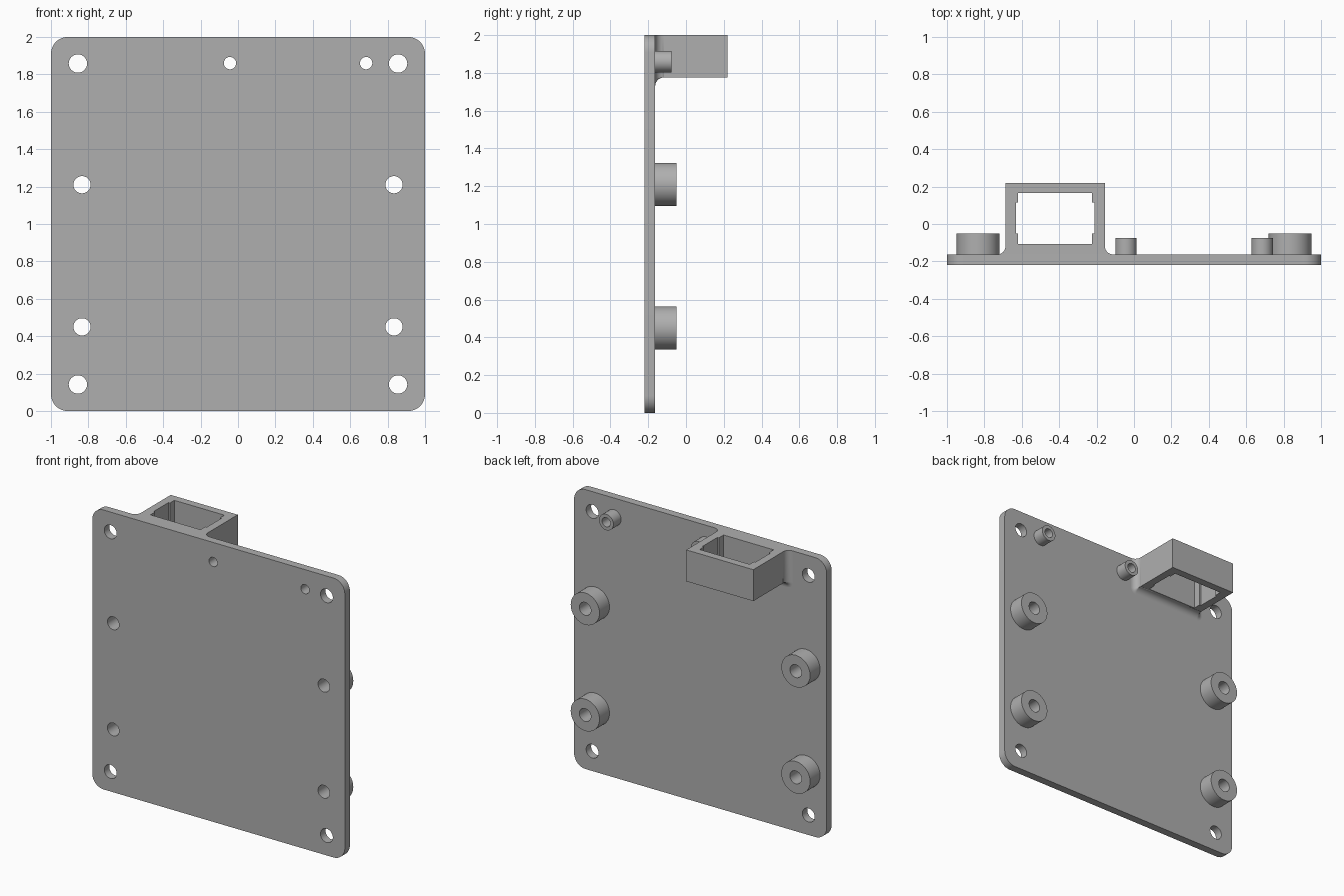
import bpy, bmesh
from math import cos, sin, pi, radians
from mathutils import Matrix

cube = bpy.data.objects.get("Cube")
if cube:
    bpy.data.objects.remove(cube)

GREY = (0.43, 0.43, 0.43, 1)
grey = bpy.data.materials.new("plain grey")
grey.use_nodes = True
grey.diffuse_color = GREY
grey.node_tree.nodes["Principled BSDF"].inputs["Base Color"].default_value = GREY

FRONT, FACE, BACK = -0.22, -0.163, 0.22   # plate front, plate back, bracket back
TOP, UNDER = 2.0, 1.775                   # bracket height range
LEFT, RIGHT = -0.687, -0.156              # bracket sides
FILLET = 0.045


def finish(name, bm):
    bmesh.ops.remove_doubles(bm, verts=bm.verts, dist=0.0001)
    bmesh.ops.recalc_face_normals(bm, faces=bm.faces)
    mesh = bpy.data.meshes.new(name)
    bm.to_mesh(mesh)
    bm.free()
    mesh.materials.append(grey)
    obj = bpy.data.objects.new(name, mesh)
    bpy.context.collection.objects.link(obj)
    bpy.ops.object.select_all(action='DESELECT')
    obj.select_set(True)
    bpy.context.view_layer.objects.active = obj
    bpy.ops.object.shade_smooth_by_angle(angle=radians(30))
    return obj


def arc(cx, cy, r, start, end, steps):
    return [(cx + r * cos(start + (end - start) * i / steps),
             cy + r * sin(start + (end - start) * i / steps)) for i in range(steps + 1)]


def circle(cx, cy, r):
    return arc(cx, cy, r, 0, 2 * pi, 48)[:-1]


def extrude_loops(name, loops, low, high, upright=False):
    """Fill an outline with its holes and extrude it along z, or along y if upright."""
    bm = bmesh.new()
    for loop in loops:
        verts = [bm.verts.new((u, v, low)) for u, v in loop]
        for a, b in zip(verts, verts[1:] + verts[:1]):
            bm.edges.new((a, b))
    bmesh.ops.triangle_fill(bm, use_beauty=True, edges=bm.edges[:])
    extruded = bmesh.ops.extrude_face_region(bm, geom=bm.faces[:], use_keep_orig=True)
    top = [g for g in extruded["geom"] if isinstance(g, bmesh.types.BMVert)]
    bmesh.ops.translate(bm, verts=top, vec=(0, 0, high - low))
    if upright:
        swap = Matrix(((1, 0, 0, 0), (0, 0, 1, 0), (0, 1, 0, 0), (0, 0, 0, 1)))
        bmesh.ops.transform(bm, matrix=swap, verts=bm.verts)
    return finish(name, bm)


# Hole positions on the plate
corner_holes = [(x, z) for x in (-0.856, 0.856) for z in (0.142, 1.858)]
large_mounts = [(x, z) for x in (-0.834, 0.834) for z in (0.45, 1.21)]
small_mounts = [(-0.043, 1.86), (0.685, 1.86)]

# Rounded base plate with all its through holes
R = 0.09
outline = []
for i, (cx, cz) in enumerate([(1 - R, TOP - R), (R - 1, TOP - R), (R - 1, R), (1 - R, R)]):
    outline += arc(cx, cz, R, i * pi / 2, (i + 1) * pi / 2, 12)
holes = [circle(x, z, 0.049) for x, z in corner_holes]
holes += [circle(x, z, 0.046) for x, z in large_mounts]
holes += [circle(x, z, 0.033) for x, z in small_mounts]
extrude_loops("base_plate", [outline] + holes, FRONT, FACE, True)

# Hollow standoffs on the back
for i, (x, z) in enumerate(large_mounts):
    extrude_loops(f"large_standoff_{i + 1}", [circle(x, z, 0.114), circle(x, z, 0.046)],
                  FACE, -0.05, True)
for i, (x, z) in enumerate(small_mounts):
    extrude_loops(f"small_standoff_{i + 1}", [circle(x, z, 0.057), circle(x, z, 0.033)],
                  FACE, -0.076, True)

# Square bracket with a notched opening running vertically through it
frame = [(LEFT, FACE), (RIGHT, FACE), (RIGHT, BACK), (LEFT, BACK)]
mid = (LEFT + RIGHT) / 2
half = [(0.198, -0.106), (0.198, -0.052), (0.21, -0.052),
        (0.21, 0.115), (0.198, 0.115), (0.198, 0.165)]
opening = [(mid + x, y) for x, y in half] + [(mid - x, y) for x, y in reversed(half)]
extrude_loops("bracket", [frame, opening], UNDER, TOP)

# Concave fillet swept around the sides and underside of the bracket root
steps = 10
section = [(FILLET * (1 - cos(a)), FILLET * (1 - sin(a)))
           for a in (i * pi / 2 / steps for i in range(steps + 1))] + [(0, 0)]
bm = bmesh.new()
rings = []
for d, h in section:
    path = [(LEFT - d, TOP)] + arc(LEFT, UNDER, d, pi, 1.5 * pi, 8)
    path += arc(RIGHT, UNDER, d, 1.5 * pi, 2 * pi, 8) + [(RIGHT + d, TOP)]
    rings.append([bm.verts.new((x, FACE + h, z)) for x, z in path])
for a, b in zip(rings, rings[1:] + rings[:1]):
    for j in range(len(a) - 1):
        bm.faces.new((a[j], a[j + 1], b[j + 1], b[j]))
for end in (0, -1):
    bm.faces.new([ring[end] for ring in rings])
finish("bracket_fillet", bm)
